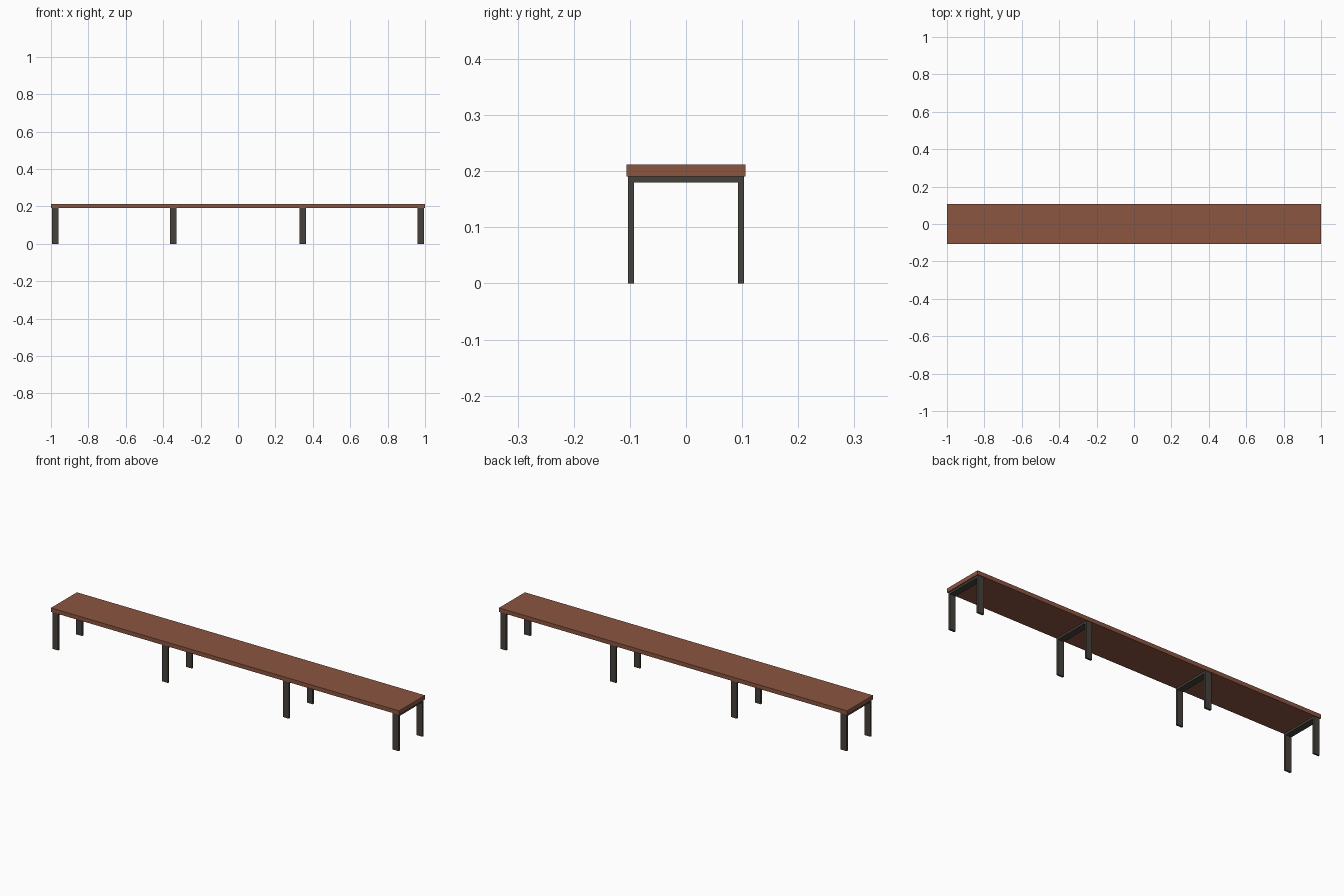
import bpy, bmesh

if "Cube" in bpy.data.objects:
    bpy.data.objects.remove(bpy.data.objects["Cube"])


def material(name, color):
    m = bpy.data.materials.new(name)
    m.diffuse_color = (*color, 1)
    m.use_nodes = True
    m.node_tree.nodes["Principled BSDF"].inputs["Base Color"].default_value = m.diffuse_color
    return m


wood = material("brown wood", (0.258, 0.093, 0.053))
metal = material("dark metal", (0.061, 0.054, 0.045))


def add_object(name, bm, mat):
    bmesh.ops.recalc_face_normals(bm, faces=bm.faces)
    mesh = bpy.data.meshes.new(name)
    bm.to_mesh(mesh)
    bm.free()
    mesh.materials.append(mat)
    ob = bpy.data.objects.new(name, mesh)
    bpy.context.collection.objects.link(ob)
    return ob


TOP, UNDER = 0.212, 0.191     # seat heights
HALF_Y, BAR = 0.103, 0.010    # leg frame half depth, flat bar thickness
WIDTH = 0.034                 # flat bar width

# Seat board
bm = bmesh.new()
bmesh.ops.create_cube(bm, size=1)
bmesh.ops.scale(bm, vec=(2.0, 0.212, TOP - UNDER), verts=bm.verts)
bmesh.ops.translate(bm, vec=(0, 0, (TOP + UNDER) / 2), verts=bm.verts)
add_object("seat", bm, wood)

# Leg frames: a U-shaped flat bar profile extruded along x
inner, low = HALF_Y - BAR, UNDER - 0.011
profile = [(-HALF_Y, 0), (-HALF_Y, UNDER), (HALF_Y, UNDER), (HALF_Y, 0),
           (inner, 0), (inner, low), (-inner, low), (-inner, 0)]
for i, x in enumerate((-0.978, -0.347, 0.347, 0.978)):
    bm = bmesh.new()
    face = bm.faces.new([bm.verts.new((x - WIDTH / 2, y, z)) for y, z in profile])
    ext = bmesh.ops.extrude_face_region(bm, geom=[face], use_keep_orig=True)
    moved = [v for v in ext["geom"] if isinstance(v, bmesh.types.BMVert)]
    bmesh.ops.translate(bm, vec=(WIDTH, 0, 0), verts=moved)
    add_object(f"leg_frame_{i + 1}", bm, metal)
